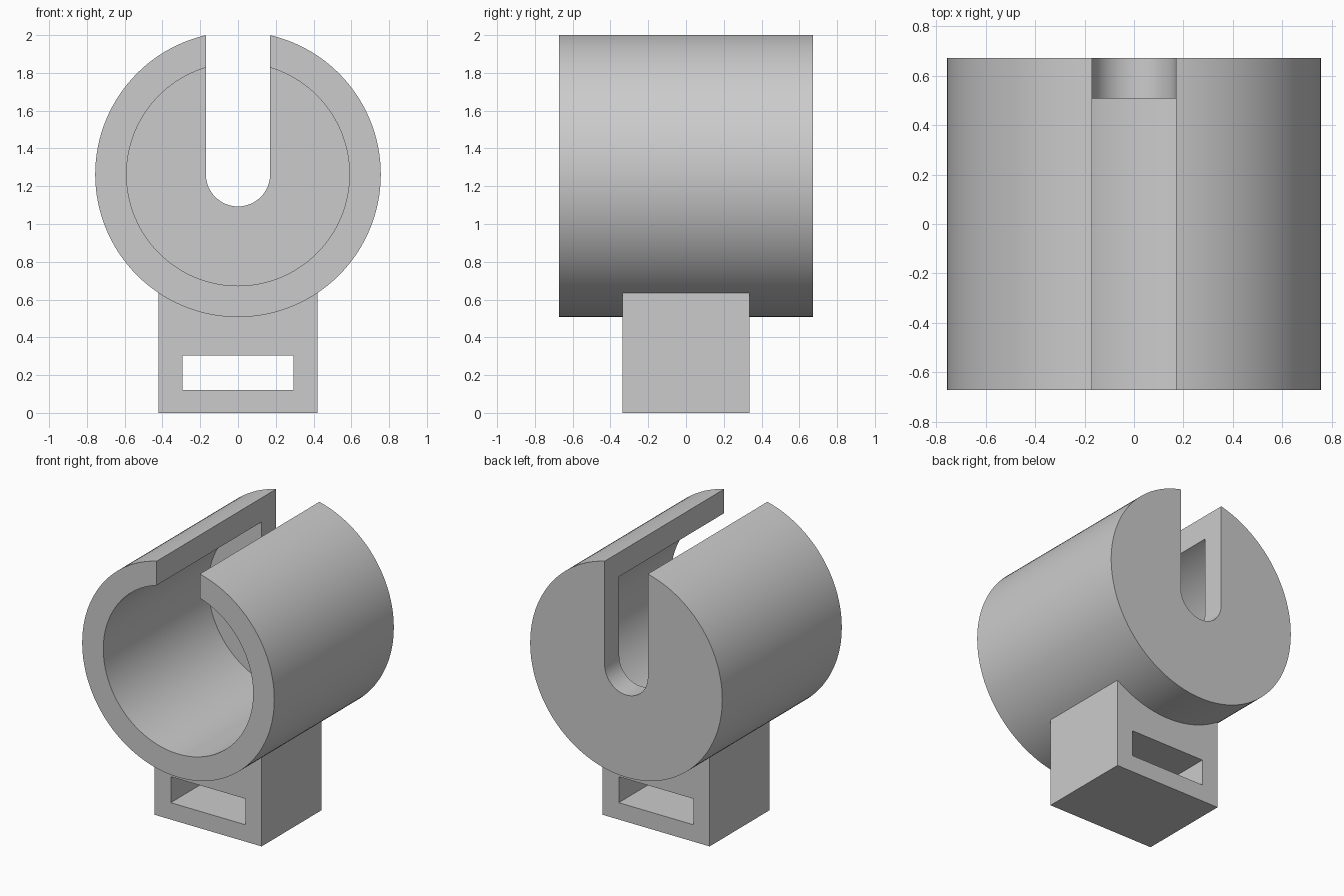
import bpy, bmesh, math

if "Cube" in bpy.data.objects:
    bpy.data.objects.remove(bpy.data.objects["Cube"])

AXIS_Z, OUTER, BORE, SLOT = 1.263, 0.756, 0.59, 0.17
DEPTH = 0.672

grey = bpy.data.materials.new("plain grey")
grey.use_nodes = True
colour = (0.6, 0.6, 0.6, 1)
grey.diffuse_color = colour
grey.node_tree.nodes["Principled BSDF"].inputs["Base Color"].default_value = colour


def prism(name, outline, y0, y1):
    """Extrude an x-z outline from y0 to y1."""
    bm = bmesh.new()
    face = bm.faces.new([bm.verts.new((x, y0, z)) for x, z in outline])
    grown = bmesh.ops.extrude_face_region(bm, geom=[face])["geom"]
    verts = [v for v in grown if isinstance(v, bmesh.types.BMVert)]
    bmesh.ops.translate(bm, verts=verts, vec=(0, y1 - y0, 0))
    bmesh.ops.recalc_face_normals(bm, faces=bm.faces)
    mesh = bpy.data.meshes.new(name)
    bm.to_mesh(mesh)
    bm.free()
    mesh.materials.append(grey)
    obj = bpy.data.objects.new(name, mesh)
    bpy.context.collection.objects.link(obj)
    return obj


def arc(radius, start, end, steps):
    angles = [start + (end - start) * i / steps for i in range(steps + 1)]
    return [(radius * math.cos(a), AXIS_Z + radius * math.sin(a)) for a in angles]


def circle(radius):
    return arc(radius, 0, math.tau, 128)[:-1]


def box(half_width, bottom, top):
    return [(-half_width, bottom), (half_width, bottom),
            (half_width, top), (-half_width, top)]


def combine(target, tool, operation):
    """Apply a boolean and discard the tool."""
    mod = target.modifiers.new(operation, "BOOLEAN")
    mod.operation, mod.object, mod.solver = operation, tool, "EXACT"
    bpy.context.view_layer.update()
    graph = bpy.context.evaluated_depsgraph_get()
    result = bpy.data.meshes.new_from_object(target.evaluated_get(graph))
    target.modifiers.clear()
    target.data = result
    bpy.data.objects.remove(tool)


# Cup barrel joined to its mounting block
holder = prism("slotted_cup_holder", circle(OUTER), -DEPTH, DEPTH)
combine(holder, prism("mounting_block", box(0.421, 0, 0.65), -0.336, 0.336), "UNION")

# Bore open at the front, leaving the back wall
combine(holder, prism("bore", circle(BORE), -1, 0.508), "DIFFERENCE")

# Round-ended slot open at the top
slot = arc(SLOT, math.pi, math.tau, 32) + [(SLOT, 2.2), (-SLOT, 2.2)]
combine(holder, prism("slot", slot, -1, 1), "DIFFERENCE")

# Strap hole through the mounting block
combine(holder, prism("strap_hole", box(0.294, 0.12, 0.305), -1, 1), "DIFFERENCE")

# Smooth curved walls with sharp rims
bpy.ops.object.select_all(action="DESELECT")
holder.select_set(True)
bpy.context.view_layer.objects.active = holder
bpy.ops.object.shade_smooth_by_angle(angle=math.radians(30))
